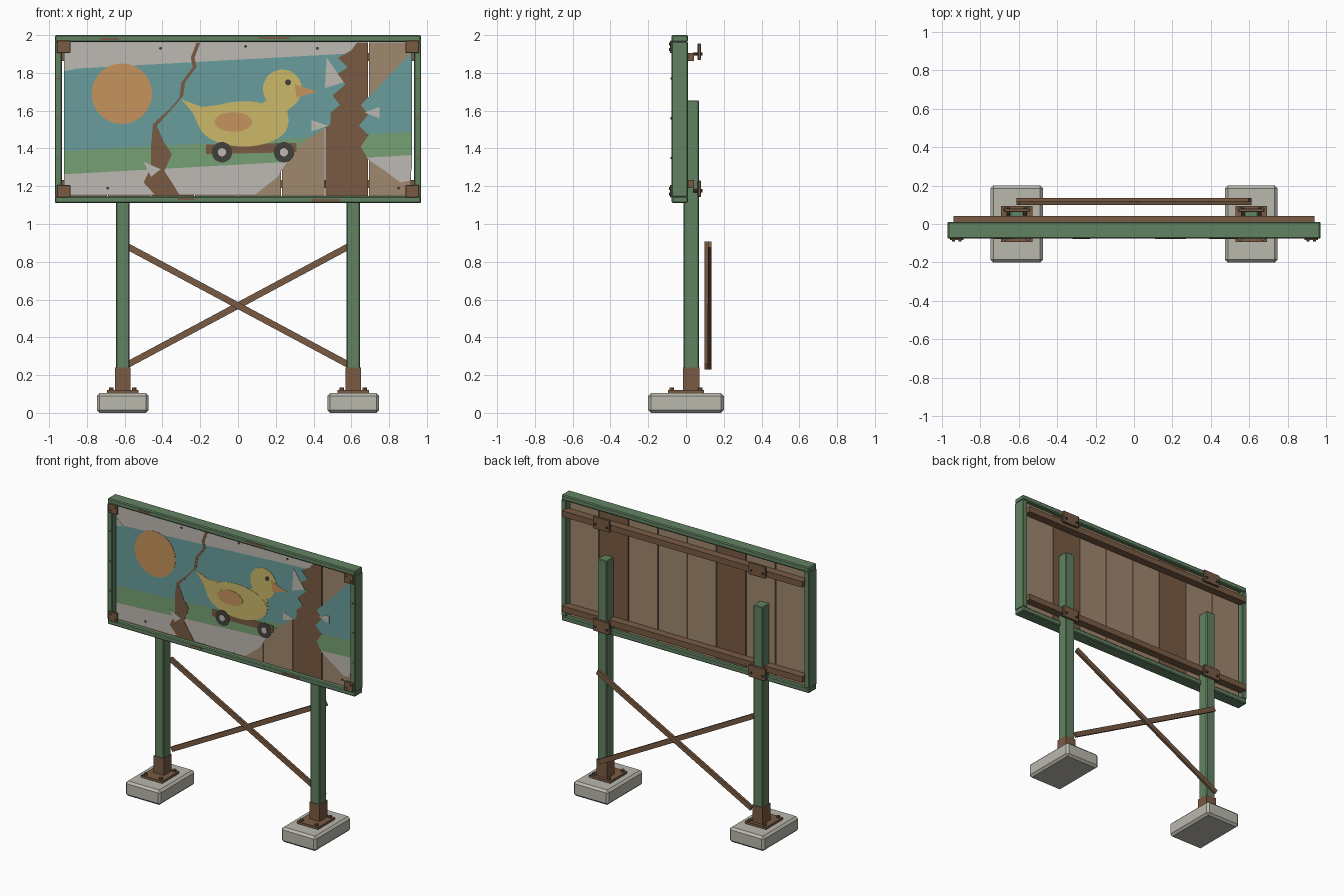
import bpy, bmesh, math
from mathutils import Vector

cube = bpy.data.objects.get("Cube")
if cube:
    bpy.data.objects.remove(cube, do_unlink=True)


def material(name, *rgb):
    lin = [((c / 255 + 0.055) / 1.055) ** 2.4 for c in rgb] + [1]
    m = bpy.data.materials.new(name)
    m.use_nodes = True
    m.diffuse_color = lin
    m.node_tree.nodes["Principled BSDF"].inputs["Base Color"].default_value = lin
    return m


green = material("frame green", 98, 130, 98)
rust = material("rusty brown", 121, 91, 68)
tan = material("weathered wood", 160, 136, 110)
concrete = material("concrete grey", 186, 184, 174)
paper = material("paper white", 190, 186, 180)
teal = material("sky teal", 104, 158, 156)
grass = material("grass green", 119, 160, 117)
yellow = material("toy yellow", 203, 185, 106)
orange = material("faded orange", 198, 147, 92)
charcoal = material("charcoal", 66, 64, 58)


def finish(name, bm, *mats):
    mesh = bpy.data.meshes.new(name)
    bm.to_mesh(mesh)
    bm.free()
    for m in mats:
        mesh.materials.append(m)
    ob = bpy.data.objects.new(name, mesh)
    bpy.context.scene.collection.objects.link(ob)
    return ob


def box(name, x, y, z, mat, bevel=0):
    """Box from (low, high) pairs on each axis."""
    bm = bmesh.new()
    bmesh.ops.create_cube(bm, size=1)
    for v in bm.verts:
        v.co = [lo + (hi - lo) * (c + 0.5) for c, (lo, hi) in zip(v.co, (x, y, z))]
    ob = finish(name, bm, mat)
    if bevel:
        mod = ob.modifiers.new("Bevel", "BEVEL")
        mod.width, mod.segments = bevel, 1
    return ob


def bolt(name, pos, radius, length, mat, upright=False):
    bm = bmesh.new()
    bmesh.ops.create_cone(bm, cap_ends=True, segments=8, radius1=radius,
                          radius2=radius, depth=length)
    ob = finish(name, bm, mat)
    ob.location = pos
    if not upright:
        ob.rotation_euler.x = math.pi / 2
    return ob


FACE = -0.046      # front of the planks
LAYER = 0.002      # thickness of one layer of artwork


def cutout(points, layer):
    """Thin flat shape facing the front; points are in hundredths."""
    bm = bmesh.new()
    y = FACE - LAYER * layer
    face = bm.faces.new([bm.verts.new((x / 100, y, z / 100)) for x, z in points])
    out = bmesh.ops.extrude_face_region(bm, geom=[face])
    moved = [g for g in out["geom"] if isinstance(g, bmesh.types.BMVert)]
    bmesh.ops.translate(bm, verts=moved, vec=(0, -LAYER, 0))
    bmesh.ops.recalc_face_normals(bm, faces=bm.faces)
    bmesh.ops.triangulate(bm, faces=bm.faces)
    return bm


def art(name, points, layer, mat):
    return finish(name, cutout(points, layer), mat)


def oval(name, cx, cz, rx, rz, layer, mat, n=28):
    turn = [math.tau * i / n for i in range(n)]
    return art(name, [(cx + rx * math.cos(a), cz + rz * math.sin(a)) for a in turn], layer, mat)


def sheet(name, points):
    """Printed paper, split into slanted bands of colour."""
    slope = 0.055
    bands = (1.314, 1.436, 1.87)
    bm = cutout(points, 0)
    for h in bands:
        bmesh.ops.bisect_plane(bm, geom=bm.verts[:] + bm.edges[:] + bm.faces[:],
                               plane_co=(0, 0, h), plane_no=Vector((-slope, 0, 1)))
    for f in bm.faces:
        c = f.calc_center_median()
        f.material_index = sum(c.z - slope * c.x > h for h in bands)
    return finish(name, bm, paper, grass, teal, paper)


# Footings, posts and rail clamps, one set per side
for side, s in (("right", -1), ("left", 1)):
    c = 0.61 * s

    def span(half):
        return c - half, c + half

    box(side + "_footing", span(0.137), (-0.2, 0.2), (0, 0.105), concrete, 0.015)
    box(side + "_base_plate", span(0.083), (-0.094, 0.094), (0.104, 0.121), rust)
    box(side + "_sleeve", span(0.04), (-0.016, 0.072), (0.12, 0.24), rust)
    box(side + "_post", span(0.036), (-0.012, 0.068), (0.2, 1.655), green, 0.005)
    for dx in (-0.06, 0.06):
        for dy in (-0.075, 0.075):
            bolt(side + "_anchor_bolt", (c + dx, dy, 0.127), 0.012, 0.016, rust, True)
    for z in (1.187, 1.912):
        box(side + "_clamp", span(0.066), (0.062, 0.08), (z - 0.043, z + 0.043), rust, 0.003)
        for dx in (-0.045, 0.045):
            bolt(side + "_clamp_bolt", (c + dx, 0.062, z - 0.012), 0.009, 0.05, charcoal)

# Crossed braces behind the posts
for name, s, y in (("front_brace", 1, 0.108), ("rear_brace", -1, 0.126)):
    brace = box(name, (-0.685, 0.685), (-0.009, 0.009), (-0.017, 0.017), rust)
    brace.location = (0, y, 0.568)
    brace.rotation_euler.y = s * math.atan(0.535)

# Outer frame
depth = (-0.076, 0.01)
box("top_bar", (-0.97, 0.97), depth, (1.963, 2.0), green, 0.006)
box("bottom_bar", (-0.97, 0.97), depth, (1.11, 1.147), green, 0.006)
for s in (-1, 1):
    box("side_bar", sorted((0.97 * s, 0.932 * s)), depth, (1.145, 1.965), green, 0.004)
    for z in (1.35, 1.56, 1.77):
        bolt("side_bolt", (0.951 * s, -0.077, z), 0.006, 0.01, rust)
    for z, dz in ((1.938, 0.014), (1.174, -0.014)):
        box("corner_plate", sorted((0.958 * s, 0.888 * s)), (-0.084, -0.07),
            (z - 0.033, z + 0.033), rust, 0.002)
        for x in (0.905, 0.94):
            bolt("corner_bolt", (x * s, -0.086, z + dz * (1 if x < 0.92 else -1)), 0.008, 0.01, rust)
for lo, hi, z in ((-0.73, -0.63, 1.98), (0.11, 0.27, 1.985), (-0.32, -0.23, 1.132), (0.39, 0.54, 1.126)):
    box("rust_patch", (lo, hi), (-0.078, -0.074), (z - 0.006, z + 0.006), rust)

# Plank backing and the rails that carry it
width = 0.23
for i in range(8):
    x = -0.92 + width * i
    box("plank", (x + 0.003, x + width - 0.003), (FACE, -0.014), (1.148, 1.96),
        rust if i in (2, 6) else tan)
for z in (1.212, 1.885):
    box("rail", (-0.94, 0.94), (-0.014, 0.042), (z - 0.021, z + 0.021), rust)

# Torn printed paper
sheet("main_sheet", [(-92, 115.5), (-92, 196), (63, 196), (60, 192), (53, 188), (58, 183),
                     (52, 179), (57, 174), (50, 168), (54, 163), (49, 159), (49, 153),
                     (46, 151), (34, 143), (27, 134), (24, 130), (21, 125), (9, 115.5)])
sheet("side_sheet", [(92, 191), (70, 168), (65, 163), (69, 158), (64, 152), (69, 147),
                     (65, 141), (69, 134), (78, 128), (86, 122), (91, 123), (92, 130)])
art("tear", [(-22, 196), (-25, 188), (-24, 183), (-30, 175), (-31, 167), (-36, 161),
             (-45, 153), (-46, 142), (-46, 130), (-50, 122), (-44, 115.5), (-31, 115.5),
             (-35, 122), (-39, 128), (-35, 137), (-39, 143), (-43, 152), (-34, 162),
             (-29, 168), (-28, 175), (-22, 183), (-23, 188), (-20, 196)], 1, rust)
for tri in ([(47, 188), (56, 175), (46, 172)], [(39, 155), (48, 152), (39, 149)],
            [(67, 159), (75, 162), (75, 156)], [(-50, 133), (-41, 129), (-46, 125)],
            [(-92, 187), (-86, 182), (-92, 181)]):
    art("paper_scrap", tri, 2, paper)
for x, z in ((-41, 193), (4, 194), (42, 193), (-69, 119), (85, 119)):
    oval("nail", x, z, 0.8, 0.8, 1, charcoal, 8)

# Sun and wheeled toy duck
oval("sun", -61.5, 169, 16, 16, 1, orange, 40)
art("cart_board", [(-17, 137), (-17, 142), (31, 143), (31, 138)], 1, rust)
art("duck_tail", [(-30, 166), (-19, 162), (-2, 164), (-2, 148), (-20, 150), (-24, 159)], 1, yellow)
art("duck_neck", [(13, 164), (17, 167), (14, 172), (33, 172), (31, 164), (26, 160), (27, 154), (15, 148)],
    1, yellow)
oval("duck_body", 3, 153, 23.5, 12, 2, yellow, 36)
oval("duck_head", 23.5, 171.5, 10.3, 10.3, 2, yellow)
art("duck_beak", [(30, 174), (42, 170), (31, 167)], 3, orange)
oval("duck_wing", -2.5, 154, 10, 5.2, 3, orange)
oval("duck_eye", 26.5, 175, 1.6, 1.6, 3, charcoal, 12)
for x in (-8.5, 24.3):
    oval("wheel", x, 138, 5.4, 5.4, 3, charcoal)
    oval("wheel_hub", x, 138, 2.2, 2.2, 4, paper, 14)
